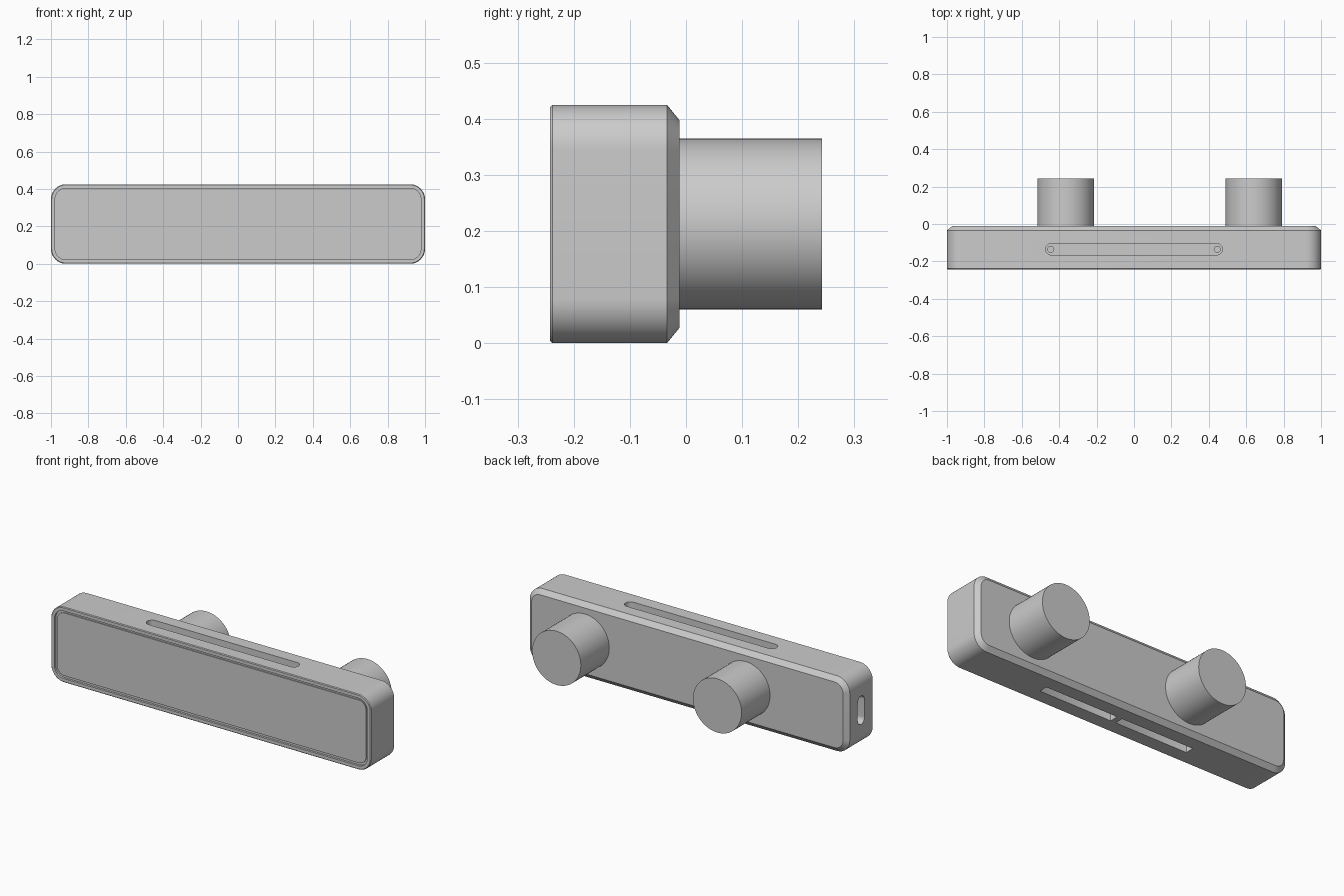
import bpy, bmesh, math
from mathutils import Vector

cube = bpy.data.objects.get("Cube")
if cube:
    bpy.data.objects.remove(cube, do_unlink=True)

grey = bpy.data.materials.new("light grey")
grey.use_nodes = True
GREY = (0.6, 0.6, 0.6, 1)
grey.diffuse_color = GREY
grey.node_tree.nodes["Principled BSDF"].inputs["Base Color"].default_value = GREY

# Each axis rule places outline (u, v) at depth d
ALONG_X = lambda u, v, d: Vector((d, u, v))
ALONG_Y = lambda u, v, d: Vector((u, d, v))
ALONG_Z = lambda u, v, d: Vector((u, v, d))


def outline(w, h, r, steps):
    """Rounded rectangle of full size w by h."""
    pts = []
    for i, (sx, sy) in enumerate([(1, 1), (-1, 1), (-1, -1), (1, -1)]):
        for k in range(steps + 1):
            a = (i + k / steps) * math.pi / 2
            pts.append((sx * (w / 2 - r) + r * math.cos(a),
                        sy * (h / 2 - r) + r * math.sin(a)))
    return pts


def prism(name, axis, centre, w, h, r, rings, steps=12):
    """Loft a rounded rectangle through (depth, inset) rings."""
    bm = bmesh.new()
    loops = []
    for d, inset in rings:
        pts = outline(w - 2 * inset, h - 2 * inset, r - inset, steps)
        loops.append([bm.verts.new(axis(u, v, d) + Vector(centre)) for u, v in pts])
    n = len(loops[0])
    for a, b in zip(loops, loops[1:]):
        for i in range(n):
            j = (i + 1) % n
            bm.faces.new((a[i], a[j], b[j], b[i]))
    bm.faces.new(loops[0])
    bm.faces.new(loops[-1])
    bmesh.ops.remove_doubles(bm, verts=bm.verts, dist=1e-5)
    bmesh.ops.recalc_face_normals(bm, faces=bm.faces)
    mesh = bpy.data.meshes.new(name)
    bm.to_mesh(mesh)
    bm.free()
    mesh.materials.append(grey)
    obj = bpy.data.objects.new(name, mesh)
    bpy.context.collection.objects.link(obj)
    return obj


def activate(obj):
    bpy.ops.object.select_all(action='DESELECT')
    obj.select_set(True)
    bpy.context.view_layer.objects.active = obj


def cut(target, cutter):
    cutter.hide_render = True
    mod = target.modifiers.new("cut", 'BOOLEAN')
    mod.operation = 'DIFFERENCE'
    mod.solver = 'EXACT'
    mod.object = cutter
    activate(target)
    bpy.ops.object.modifier_apply(modifier=mod.name)
    bpy.data.objects.remove(cutter, do_unlink=True)


H = 0.425
MID = H / 2
SLOT_Y = -0.135

# Housing: front panel, groove, rim, side wall and chamfered back
housing = prism("housing", ALONG_Y, (0, 0, MID), 2, H, 0.08, [
    (-0.236, 0.035), (-0.23, 0.035), (-0.23, 0.022), (-0.242, 0.022),
    (-0.242, 0.004), (-0.238, 0), (-0.034, 0), (-0.012, 0.027)])

# Long recess in the top, with a small hole at each end
cut(housing, prism("top_recess", ALONG_Z, (0, SLOT_Y, H), 0.945, 0.06, 0.03,
                   [(-0.04, 0), (0.05, 0)]))
for side in (-1, 1):
    cut(housing, prism("top_hole", ALONG_Z, (side * 0.445, SLOT_Y, H), 0.032, 0.032, 0.016,
                       [(-0.06, 0), (0.05, 0)], 6))
    # Pair of slots underneath
    cut(housing, prism("bottom_slot", ALONG_Z, (side * 0.243, SLOT_Y, 0), 0.455, 0.05, 0.004,
                       [(-0.05, 0), (0.05, 0)], 2))

# Port in the right end
cut(housing, prism("side_port", ALONG_X, (-1, SLOT_Y, MID), 0.06, 0.16, 0.03,
                   [(-0.05, 0), (0.05, 0)]))

# Round posts on the back
posts = [prism(name, ALONG_Y, (x, 0, MID), 0.304, 0.304, 0.152,
               [(-0.03, 0), (0.242, 0)], 16)
         for name, x in (("right_post", -0.365), ("left_post", 0.64))]

for part in [housing] + posts:
    activate(part)
    bpy.ops.object.shade_smooth_by_angle(angle=math.radians(30))
